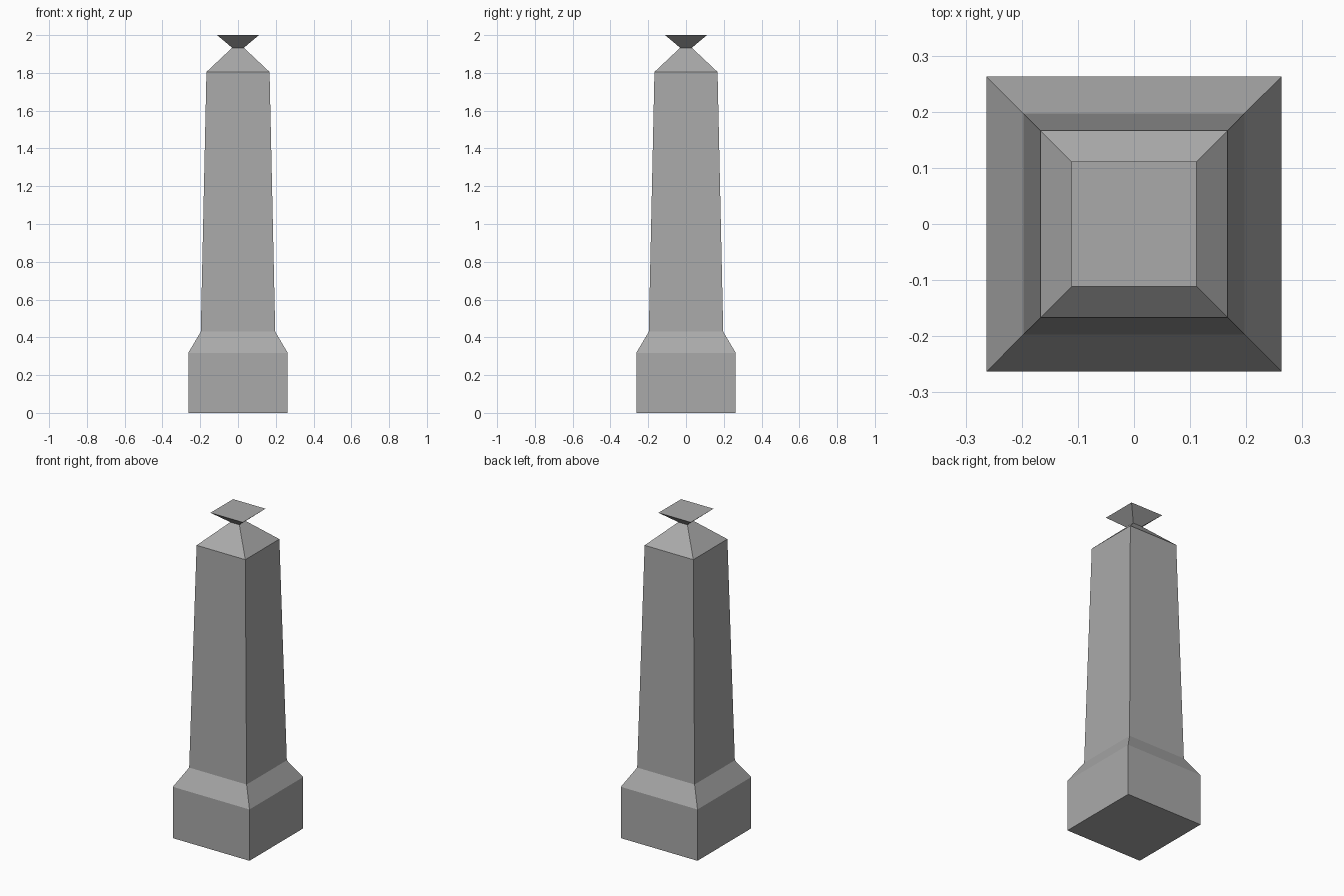
import bpy, bmesh

if "Cube" in bpy.data.objects:
    bpy.data.objects.remove(bpy.data.objects["Cube"])

stone = bpy.data.materials.new("grey stone")
stone.diffuse_color = (0.4, 0.4, 0.4, 1)
stone.use_nodes = True
stone.node_tree.nodes["Principled BSDF"].inputs["Base Color"].default_value = stone.diffuse_color


def square_loft(name, profile):
    """Stack square rings given as (half width, height) and cap both ends."""
    bm = bmesh.new()
    rings = [[bm.verts.new((sx * w, sy * w, z))
              for sx, sy in ((-1, -1), (1, -1), (1, 1), (-1, 1))]
             for w, z in profile]
    bm.faces.new(rings[0][::-1])
    bm.faces.new(rings[-1])
    for lo, hi in zip(rings, rings[1:]):
        for i in range(4):
            j = (i + 1) % 4
            bm.faces.new((lo[i], lo[j], hi[j], hi[i]))
    mesh = bpy.data.meshes.new(name)
    bm.to_mesh(mesh)
    bm.free()
    mesh.materials.append(stone)
    obj = bpy.data.objects.new(name, mesh)
    bpy.context.collection.objects.link(obj)
    return obj


# Plinth, sloped shoulder, tapered shaft, pyramid top, narrow neck and flared cap
square_loft("obelisk", [
    (0.263, 0.0),
    (0.263, 0.318),
    (0.197, 0.43),
    (0.167, 1.805),
    (0.031, 1.933),
    (0.111, 2.0),
])
